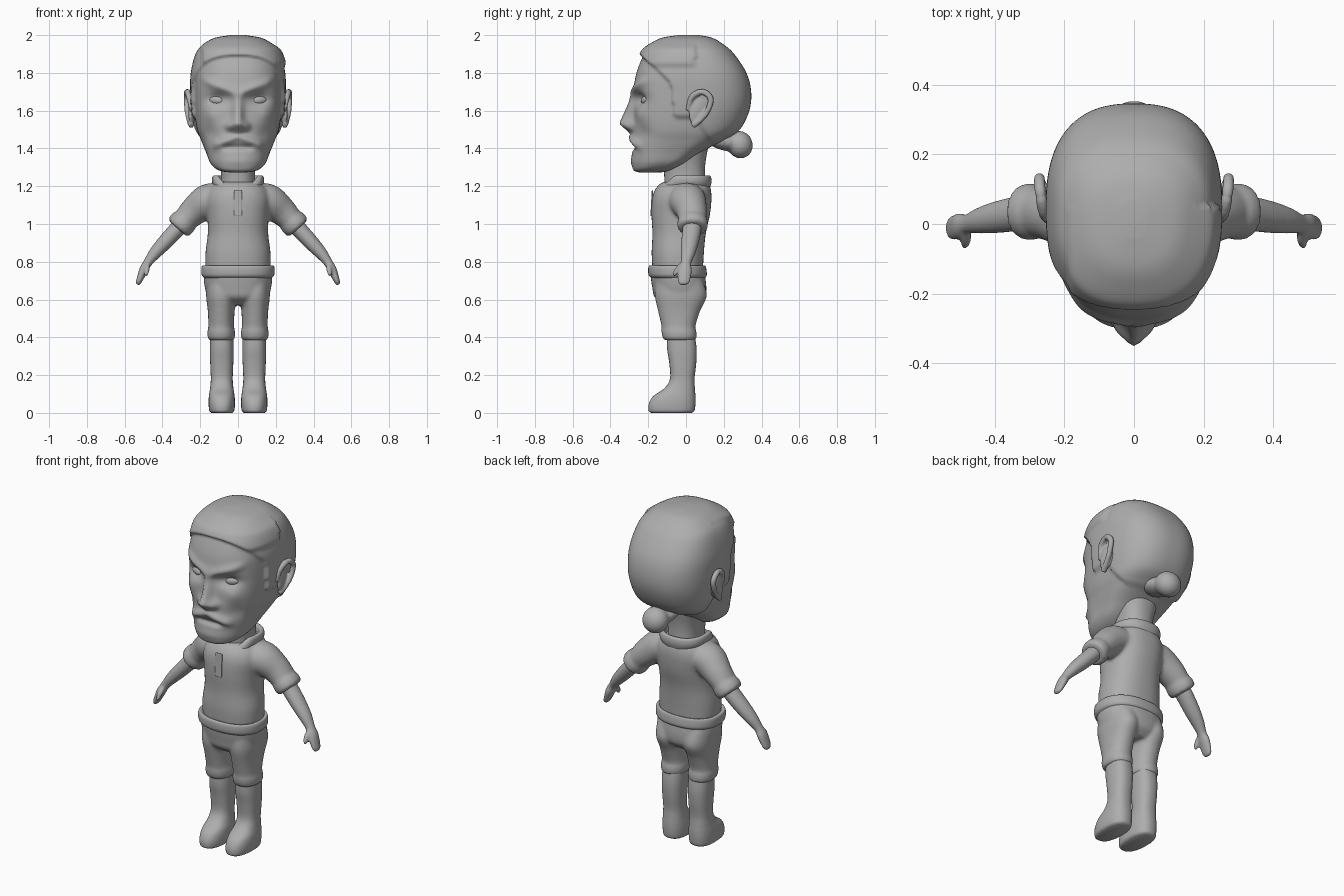
import bpy, bmesh, math
from mathutils import Vector, Matrix, Euler

grey = bpy.data.materials.new("plain grey")
grey.diffuse_color = (0.42, 0.42, 0.42, 1)


def step(t):
    t = max(0.0, min(1.0, t))
    return t * t * (3 - 2 * t)


def bump(d, s):
    return math.exp(-(d / s) ** 2)


def lerp_table(table, t):
    if t <= table[0][0]:
        return table[0][1]
    for (a, u), (b, v) in zip(table, table[1:]):
        if t <= b:
            return u + (v - u) * (t - a) / (b - a)
    return table[-1][1]


def refine(rows, k):
    """Smoothly interpolate between the rows of a profile."""
    out = []
    for i in range(len(rows) - 1):
        p0, p1 = rows[max(i - 1, 0)], rows[i]
        p2, p3 = rows[i + 1], rows[min(i + 2, len(rows) - 1)]
        for j in range(k):
            t = j / k
            out.append([b + 0.5 * t * (c - a + t * (2 * a - 5 * b + 4 * c - d + t * (3 * (b - c) + d - a)))
                        for a, b, c, d in zip(p0, p1, p2, p3)])
    return out + [list(rows[-1])]


def skin(bm, rings):
    loops = [[bm.verts.new(p) for p in r] for r in rings]
    n = len(loops[0])
    for a, b in zip(loops, loops[1:]):
        for i in range(n):
            bm.faces.new((a[i], a[(i + 1) % n], b[(i + 1) % n], b[i]))
    bm.faces.new(loops[0])
    bm.faces.new(loops[-1])


def stack(bm, rows, x=0.0, p=2.3, n=40, k=5):
    """Horizontal sections: (z, front y, widest y, back y, half width)."""
    rings = []
    for z, yf, yc, yb, w in refine(rows, k):
        ring = []
        for i in range(n):
            a = 2 * math.pi * i / n
            c, s = math.cos(a), math.sin(a)
            ry = yb - yc if s > 0 else yc - yf
            ring.append((x + w * math.copysign(abs(c) ** (2 / p), c),
                         yc + ry * math.copysign(abs(s) ** (2 / p), s), z))
        rings.append(ring)
    skin(bm, rings)


def tube(bm, rows, side=1, n=24, k=5):
    """Limb along a path: (x, y, z, thickness, depth)."""
    rows = refine(rows, k)
    pts = [Vector((r[0] * side, r[1], r[2])) for r in rows]
    rings = []
    for i, r in enumerate(rows):
        t = (pts[min(i + 1, len(pts) - 1)] - pts[max(i - 1, 0)]).normalized()
        u = t.cross(Vector((0, 1, 0))).normalized()
        v = u.cross(t)
        rings.append([pts[i] + u * r[3] * math.cos(a) + v * r[4] * math.sin(a)
                      for a in (2 * math.pi * j / n for j in range(n))])
    skin(bm, rings)


def blob(bm, loc, size, rot=(0, 0, 0)):
    m = Matrix.LocRotScale(Vector(loc), Euler(rot), Vector(size))
    bmesh.ops.create_uvsphere(bm, u_segments=32, v_segments=20, radius=1, matrix=m)


def finish(name, bm, voxel=0, smooth=4, mirror=False):
    bmesh.ops.recalc_face_normals(bm, faces=bm.faces[:])
    me = bpy.data.meshes.new(name)
    bm.to_mesh(me)
    bm.free()
    me.materials.append(grey)
    me.shade_smooth()
    ob = bpy.data.objects.new(name, me)
    bpy.context.collection.objects.link(ob)
    if voxel:  # fuse overlapping volumes into one soft skin
        r = ob.modifiers.new("fuse", "REMESH")
        r.mode, r.voxel_size, r.use_smooth_shade = "VOXEL", voxel, True
        s = ob.modifiers.new("soften", "SMOOTH")
        s.factor, s.iterations = 0.5, smooth
    if mirror:
        ob.modifiers.new("mirror", "MIRROR")
    return ob


# Head: skull loft, then sculpted face and hair
HAIRLINE = [(-0.26, 1.91), (-0.08, 1.73), (-0.06, 1.55), (0.05, 1.55), (0.13, 1.42), (0.3, 1.37)]
NOSE = [(1.475, 0), (1.505, 0.045), (1.53, 0.075), (1.56, 0.065), (1.64, 0.03), (1.70, 0.008), (1.75, 0)]


def sculpt(co):
    x, y, z = co
    ax = abs(x)
    d = z - lerp_table(HAIRLINE, y)
    hair = step(d / 0.03)
    thick = 0.01 * hair
    if y < 0.05:  # swept fringe with a side parting
        thick += 0.014 * hair * step((x + 0.19) / 0.03) * step((z - 1.82) / 0.04) * step((1.97 - z) / 0.05)
    out = Vector((x, y - 0.03, 0))
    if out.length > 0.02:
        out.normalize()
        co = co + out * (thick - 0.006 * (1 - hair) * step((y + 0.2) / 0.1))
    if y < -0.08:
        f = 0.0
        f -= 0.04 * bump(ax - 0.105, 0.06) * bump(z - 1.662, 0.036)
        f += 0.016 * bump(z - (1.70 + 0.38 * (ax - 0.03)), 0.024) * step((0.21 - ax) / 0.06) * step((ax + 0.01) / 0.04)
        f += lerp_table(NOSE, z) * bump(ax, 0.026 + 0.018 * bump(z - 1.52, 0.035))
        f += 0.018 * bump(ax - 0.045, 0.018) * bump(z - 1.515, 0.022)
        f += 0.012 * bump(ax - 0.15, 0.04) * bump(z - 1.58, 0.04)
        f -= 0.014 * bump(ax - 0.15, 0.045) * bump(z - 1.48, 0.04)
        f += 0.02 * bump(z - (1.462 - 0.35 * ax), 0.024) * step((0.15 - ax) / 0.04)
        f -= 0.014 * bump(z - 1.405, 0.016) * step((0.1 - ax) / 0.05)
        f += 0.008 * bump(ax, 0.08) * bump(z - 1.33, 0.03)
        co = co + Vector((0, -f, 0))
    return co


bm = bmesh.new()
stack(bm, [(1.272, -0.24, -0.2, -0.15, 0.03), (1.283, -0.275, -0.17, -0.08, 0.1), (1.32, -0.283, -0.11, 0.0, 0.148),
           (1.38, -0.285, -0.05, 0.09, 0.175), (1.44, -0.282, 0.0, 0.19, 0.2), (1.5, -0.28, 0.02, 0.275, 0.222),
           (1.6, -0.275, 0.04, 0.325, 0.238), (1.7, -0.278, 0.05, 0.335, 0.243), (1.8, -0.262, 0.04, 0.31, 0.24),
           (1.9, -0.222, 0.03, 0.245, 0.215), (1.95, -0.185, 0.02, 0.19, 0.175), (1.985, -0.12, 0.02, 0.13, 0.115),
           (2.0, -0.03, 0.02, 0.06, 0.03)], p=2.5, n=160, k=10)
for v in bm.verts:
    v.co = sculpt(v.co.copy())
finish("head", bm)

# Eyes
bm = bmesh.new()
blob(bm, (0.115, -0.212, 1.655), (0.042, 0.022, 0.024), (0, -0.1, 0.4))
finish("eye", bm, mirror=True)

# Ears: flat shell with a raised rim
bm = bmesh.new()
blob(bm, (0.242, 0.07, 1.605), (0.018, 0.05, 0.085), (-0.35, 0, 0.2))
tube(bm, [(0.245, 0.01, 1.60, 0.012, 0.012), (0.258, 0.03, 1.67, 0.016, 0.016), (0.268, 0.085, 1.70, 0.017, 0.017),
          (0.272, 0.13, 1.665, 0.016, 0.016), (0.268, 0.115, 1.60, 0.015, 0.015), (0.258, 0.075, 1.55, 0.015, 0.015),
          (0.246, 0.035, 1.52, 0.016, 0.018)], n=12)
finish("ear", bm, voxel=0.006, mirror=True)

# Hair bun at the nape
bm = bmesh.new()
blob(bm, (0, 0.285, 1.42), (0.075, 0.068, 0.074), (0.4, 0, 0))
blob(bm, (0, 0.2, 1.44), (0.08, 0.1, 0.05), (-0.25, 0, 0))
finish("hair_bun", bm, voxel=0.01, smooth=6)

# Neck
bm = bmesh.new()
stack(bm, [(1.14, -0.11, 0, 0.11, 0.1), (1.25, -0.115, 0, 0.1, 0.09), (1.34, -0.12, 0, 0.105, 0.1),
           (1.46, -0.12, 0.02, 0.13, 0.13)])
finish("neck", bm)

# Shirt: torso with both sleeves and rolled cuffs
bm = bmesh.new()
stack(bm, [(0.76, -0.178, -0.04, 0.09, 0.172), (0.85, -0.182, -0.04, 0.095, 0.172), (0.95, -0.178, -0.03, 0.105, 0.16),
           (1.05, -0.183, -0.03, 0.127, 0.163), (1.13, -0.18, -0.02, 0.135, 0.172), (1.18, -0.165, -0.01, 0.132, 0.158),
           (1.215, -0.135, 0, 0.12, 0.125), (1.225, -0.1, 0, 0.1, 0.1)])
for s in (1, -1):
    tube(bm, [(0.09, 0.0, 1.13, 0.085, 0.1), (0.16, 0.01, 1.12, 0.092, 0.098), (0.23, 0.03, 1.07, 0.078, 0.082),
              (0.285, 0.035, 1.015, 0.064, 0.074)], s)
    tube(bm, [(0.275, 0.035, 1.027, 0.06, 0.07), (0.285, 0.035, 1.015, 0.072, 0.08),
              (0.312, 0.035, 0.985, 0.072, 0.08), (0.32, 0.035, 0.976, 0.055, 0.065)], s, k=3)
finish("shirt", bm, voxel=0.01, smooth=5)

# Collar: folded band, open and lower at the throat
bm = bmesh.new()
stack(bm, [(1.185, -0.135, 0, 0.125, 0.12), (1.22, -0.14, 0, 0.135, 0.137), (1.25, -0.137, 0, 0.132, 0.135),
           (1.258, -0.125, 0, 0.12, 0.122), (1.245, -0.115, 0, 0.108, 0.108), (1.18, -0.11, 0, 0.1, 0.1)], n=64, k=4)
for v in bm.verts:
    v.co.z -= 0.06 * step((-v.co.y - 0.05) / 0.08)
    v.co.y -= 0.012 * bump(abs(v.co.x) - 0.07, 0.03) * step((-v.co.y - 0.05) / 0.08)
finish("collar", bm)

# Shirt placket
bm = bmesh.new()
bmesh.ops.create_cube(bm, size=1, matrix=Matrix.LocRotScale(
    Vector((0, -0.181, 1.11)), Euler((-0.05, 0, 0)), Vector((0.045, 0.008, 0.14))))
finish("shirt_placket", bm, voxel=0.004, smooth=3)

# Arm with hand, fingers and thumb
bm = bmesh.new()
tube(bm, [(0.27, 0.035, 1.03, 0.045, 0.05), (0.33, 0.03, 0.965, 0.043, 0.05), (0.39, 0.02, 0.9, 0.04, 0.046),
          (0.44, 0.01, 0.845, 0.033, 0.038), (0.478, 0.0, 0.795, 0.024, 0.028), (0.498, -0.005, 0.76, 0.024, 0.036),
          (0.515, -0.01, 0.72, 0.019, 0.036), (0.527, -0.012, 0.69, 0.014, 0.03), (0.531, -0.012, 0.678, 0.008, 0.018)])
tube(bm, [(0.482, -0.02, 0.785, 0.014, 0.014), (0.482, -0.045, 0.76, 0.014, 0.014),
          (0.486, -0.06, 0.735, 0.011, 0.011), (0.488, -0.064, 0.722, 0.005, 0.005)])
finish("arm", bm, voxel=0.007, mirror=True)

# Trousers: hips, two legs with rolled cuffs
bm = bmesh.new()
stack(bm, [(0.57, -0.11, -0.03, 0.06, 0.1), (0.61, -0.165, -0.03, 0.1, 0.155), (0.66, -0.178, -0.03, 0.108, 0.175),
           (0.72, -0.187, -0.04, 0.102, 0.182), (0.765, -0.19, -0.04, 0.095, 0.18)])
for s in (1, -1):
    stack(bm, [(0.385, -0.11, -0.03, 0.045, 0.06), (0.395, -0.122, -0.03, 0.055, 0.071),
               (0.43, -0.13, -0.03, 0.055, 0.073), (0.46, -0.13, -0.03, 0.05, 0.068), (0.54, -0.148, -0.03, 0.075, 0.071),
               (0.62, -0.165, -0.03, 0.11, 0.08), (0.7, -0.16, -0.03, 0.09, 0.08)], x=0.089 * s, p=2.2)
finish("trousers", bm, voxel=0.009, smooth=5)

# Waistband roll
bm = bmesh.new()
stack(bm, [(0.715, -0.185, -0.045, 0.1, 0.18), (0.73, -0.198, -0.045, 0.11, 0.192), (0.765, -0.2, -0.045, 0.107, 0.194),
           (0.78, -0.193, -0.045, 0.1, 0.187), (0.775, -0.175, -0.045, 0.085, 0.17)], n=64)
finish("waistband", bm)

# Boots and shins
bm = bmesh.new()
stack(bm, [(0.0, -0.185, -0.06, 0.03, 0.055), (0.012, -0.198, -0.06, 0.045, 0.066), (0.05, -0.196, -0.06, 0.05, 0.07),
           (0.09, -0.172, -0.05, 0.05, 0.068), (0.13, -0.115, -0.03, 0.047, 0.062), (0.18, -0.085, -0.02, 0.045, 0.058),
           (0.26, -0.088, -0.02, 0.054, 0.061), (0.34, -0.1, -0.02, 0.056, 0.063), (0.42, -0.1, -0.02, 0.045, 0.06)],
      x=0.086, p=2.4)
finish("boot", bm, mirror=True)
